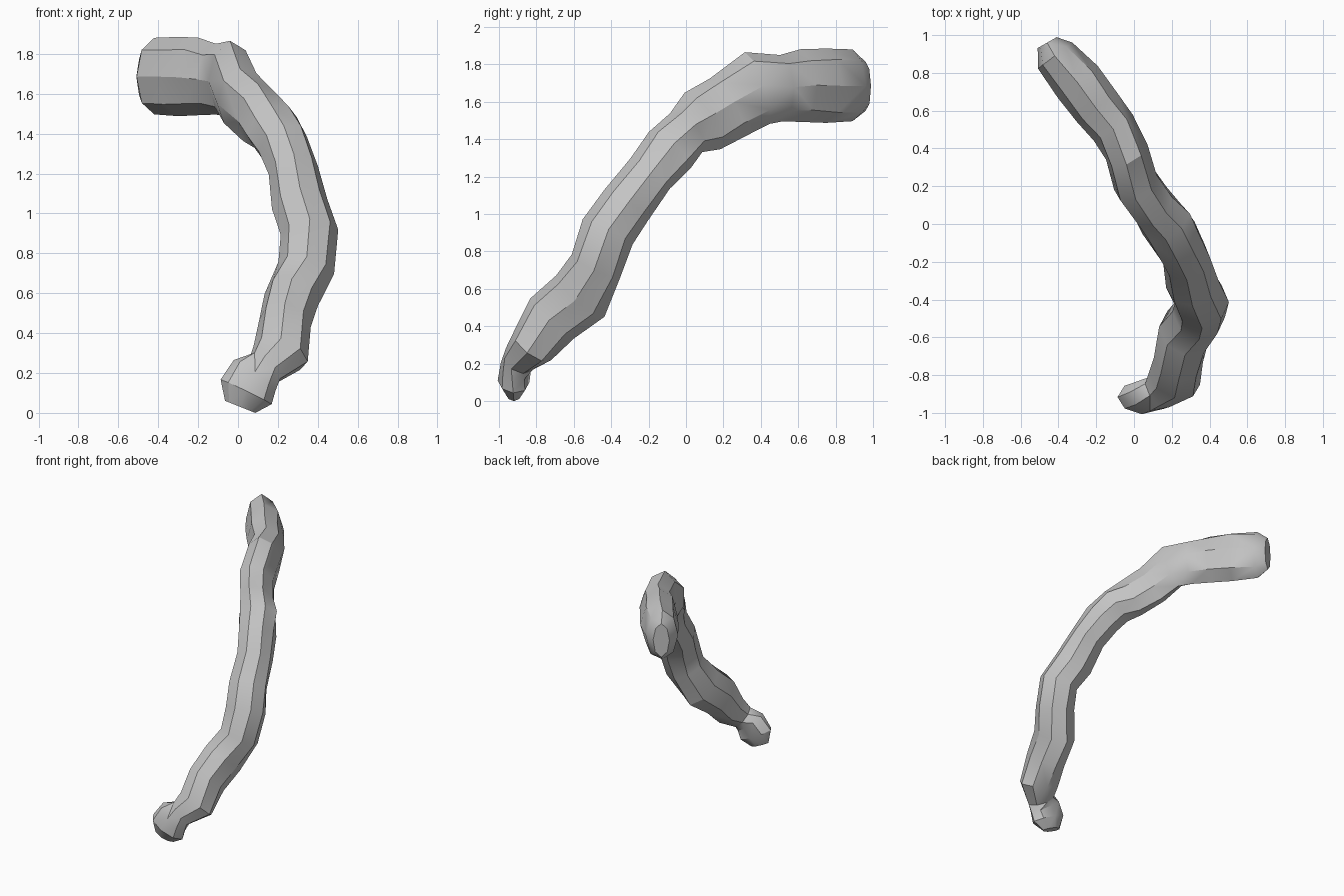
import bpy
import bmesh
import math
import random
from mathutils import Vector

random.seed(4)

default_cube = bpy.data.objects.get("Cube")
if default_cube:
    bpy.data.objects.remove(default_cube, do_unlink=True)

SIDES = 8

# Stations along the branch: centre x, y, z, sideways radius, depth radius
STATIONS = [
    # Blunt upper end and level arm
    (-.46, .96, 1.7, .06, .13),
    (-.42, .89, 1.7, .115, .195),
    (-.3, .75, 1.7, .135, .195),
    (-.2, .62, 1.7, .13, .195),
    (-.11, .51, 1.69, .12, .175),
    (-.04, .38, 1.69, .12, .2),
    # Bend and sloping middle
    (.01, .22, 1.59, .125, .18),
    (.1, .09, 1.51, .12, .18),
    (.17, 0, 1.45, .14, .14),
    (.23, -.09, 1.36, .13, .15),
    (.28, -.19, 1.23, .13, .13),
    (.31, -.32, 1.06, .145, .145),
    (.36, -.42, .92, .15, .145),
    (.345, -.48, .74, .145, .15),
    # Thick lower part
    (.27, -.57, .58, .14, .17),
    (.235, -.72, .46, .135, .16),
    (.215, -.82, .31, .15, .13),
    # Narrow neck and rounded knob
    (.135, -.89, .24, .1, .09),
    (.085, -.91, .2, .13, .085),
    (.04, -.92, .12, .14, .085),
    (.01, -.92, .045, .08, .04),
]


def make_material(name, value):
    material = bpy.data.materials.new(name)
    colour = (value, value, value, 1)
    material.diffuse_color = colour
    material.use_nodes = True
    shader = next(n for n in material.node_tree.nodes if n.type == "BSDF_PRINCIPLED")
    shader.inputs["Base Color"].default_value = colour
    return material


def add_ring(mesh, centre, tangent, side_radius, depth_radius):
    """Add an uneven elliptical loop square to the branch direction."""
    side = Vector((1, 0, 0))
    side = (side - tangent * side.dot(tangent)).normalized()
    depth = tangent.cross(side)
    loop = []
    for step in range(SIDES):
        angle = math.tau * step / SIDES
        knobble = random.uniform(.95, 1.04)
        offset = (side * math.cos(angle) * side_radius
                  + depth * math.sin(angle) * depth_radius)
        loop.append(mesh.verts.new(centre + offset * knobble))
    return loop


def build_branch(name, stations, material):
    mesh = bmesh.new()
    centres = [Vector(station[:3]) for station in stations]
    last = len(centres) - 1
    loops = []
    for index, station in enumerate(stations):
        before = centres[max(index - 1, 0)]
        after = centres[min(index + 1, last)]
        tangent = (after - before).normalized()
        loops.append(add_ring(mesh, centres[index], tangent, *station[3:]))

    # Skin between neighbouring loops
    for near, far in zip(loops, loops[1:]):
        for step in range(SIDES):
            following = (step + 1) % SIDES
            mesh.faces.new((near[step], near[following], far[following], far[step]))

    # Closed ends
    mesh.faces.new(loops[0])
    mesh.faces.new(loops[-1])
    bmesh.ops.triangulate(mesh, faces=mesh.faces[:])
    bmesh.ops.recalc_face_normals(mesh, faces=mesh.faces[:])

    # Rest the lowest point on the ground
    lowest = min(vert.co.z for vert in mesh.verts)
    bmesh.ops.translate(mesh, verts=mesh.verts[:], vec=(0, 0, -lowest))

    data = bpy.data.meshes.new(name)
    mesh.to_mesh(data)
    mesh.free()
    data.materials.append(material)
    branch = bpy.data.objects.new(name, data)
    bpy.context.collection.objects.link(branch)
    return branch


grey = make_material("plain grey", .55)
branch = build_branch("knobbly_branch", STATIONS, grey)

# Soft facets with crisp ridges
bpy.ops.object.select_all(action="DESELECT")
branch.select_set(True)
bpy.context.view_layer.objects.active = branch
bpy.ops.object.shade_smooth_by_angle(angle=math.radians(30))
